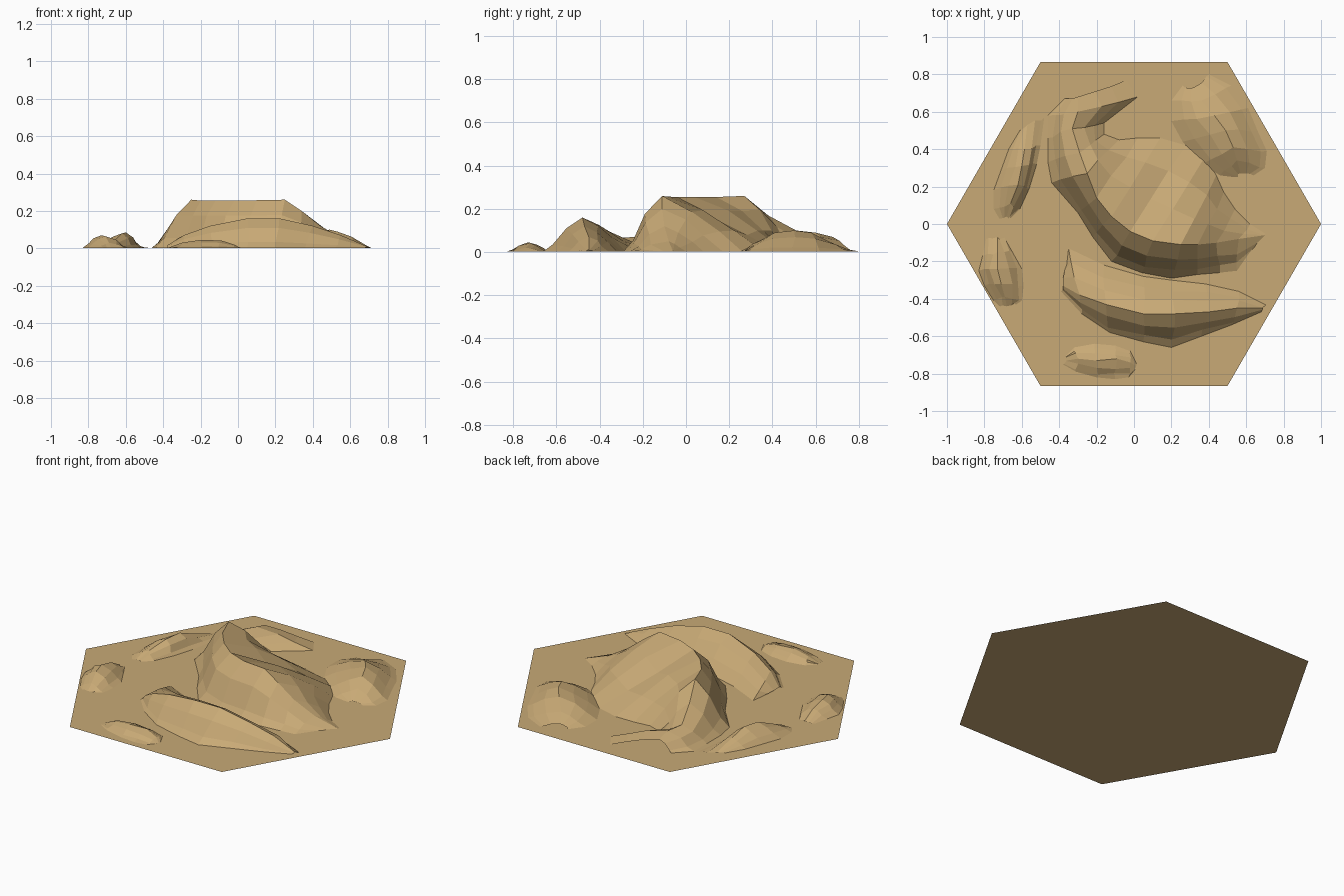
import bpy, random
from math import cos, sin, pi
from mathutils import Vector

random.seed(4)
sand = bpy.data.materials.new("sand")
sand.diffuse_color = (0.58, 0.40, 0.18, 1)


def add_mesh(name, verts, faces):
    me = bpy.data.meshes.new(name)
    me.from_pydata(verts, [], faces)
    me.materials.append(sand)
    ob = bpy.data.objects.new(name, me)
    bpy.context.collection.objects.link(ob)
    return ob


def dune(name, rows, jitter=0.008):
    """Loft cross-sections. Row: windward foot xy, crest xyz, lee foot xy, fullness."""
    verts = []
    for wx, wy, cx, cy, cz, lx, ly, full in rows:
        w, c, l = Vector((wx, wy, .003)), Vector((cx, cy, max(cz, .003))), Vector((lx, ly, .003))

        def mix(a, t, h):
            p = a.lerp(c, t)
            p.z = .003 + (c.z - .003) * h
            return p + Vector([random.uniform(-1, 1) * jitter for _ in "xy"] + [0])

        verts += [w, mix(w, .3, .38 * full), mix(w, .62, .75 * full), c,
                  mix(l, .55, .68), mix(l, .22, .2), l]
    n = 7
    faces = [(i * n + j, i * n + j + 1, (i + 1) * n + j + 1, (i + 1) * n + j)
             for i in range(len(rows) - 1) for j in range(n - 1)]
    ob = add_mesh(name, verts, faces)
    # make the faces look upward
    if sum(p.normal.z * p.area for p in ob.data.polygons) < 0:
        ob.data.flip_normals()
    return ob


# hexagonal ground tile
add_mesh("ground_tile", [(cos(k * pi / 3), sin(k * pi / 3), 0) for k in range(6)], [range(6)])

# large crescent dune with its back-left arm
dune("main_dune", [
    (.70, -.05, .70, -.06, .00, .62, -.15, 1),
    (.62, .00, .56, -.08, .05, .55, -.25, 1),
    (.54, .08, .44, -.10, .12, .46, -.26, 1),
    (.48, .17, .34, -.11, .20, .34, -.27, 1),
    (.44, .26, .25, -.11, .26, .20, -.29, .95),
    (.38, .36, .10, -.09, .257, .04, -.26, 1),
    (.28, .42, -.02, -.04, .255, -.12, -.20, .8),
    (.14, .46, -.12, .04, .255, -.22, -.07, 1),
    (.02, .46, -.20, .14, .255, -.30, .06, 1),
    (-.08, .45, -.25, .27, .26, -.44, .22, 1),
    (-.16, .48, -.29, .38, .17, -.46, .33, .9),
    (-.16, .54, -.33, .51, .10, -.46, .46, .8),
    (.02, .68, -.30, .60, .09, -.46, .58, 1),
    (-.04, .77, -.30, .68, .07, -.37, .67, 1)])

# second crescent in front
dune("front_dune", [
    (-.36, -.22, -.38, -.33, .015, -.39, -.36, 1),
    (-.35, -.13, -.29, -.38, .07, -.28, -.48, 1),
    (-.16, -.22, -.15, -.43, .12, -.13, -.58, 1.05),
    (.05, -.28, .05, -.48, .16, .05, -.63, 1.05),
    (.20, -.30, .22, -.48, .16, .20, -.66, 1),
    (.38, -.32, .40, -.47, .12, .36, -.60, 1),
    (.56, -.36, .55, -.45, .07, .52, -.54, 1),
    (.70, -.43, .69, -.45, .01, .68, -.47, 1)])

# small outlying dunes
dune("back_right_dune", [
    (.26, .74, .32, .73, .015, .40, .80, 1),
    (.20, .66, .36, .66, .05, .52, .74, 1),
    (.20, .55, .43, .58, .09, .61, .62, 1),
    (.26, .44, .49, .50, .10, .66, .50, 1),
    (.36, .32, .53, .41, .09, .71, .39, 1),
    (.46, .26, .55, .34, .05, .70, .30, 1),
    (.54, .25, .57, .27, .005, .64, .26, 1)])

dune("left_dune", [
    (-.61, .50, -.57, .53, .005, -.48, .57, 1),
    (-.67, .40, -.585, .40, .05, -.50, .42, 1),
    (-.71, .29, -.60, .31, .085, -.52, .32, 1),
    (-.75, .18, -.62, .21, .08, -.56, .19, 1),
    (-.75, .08, -.66, .11, .04, -.61, .08, 1),
    (-.72, .03, -.68, .04, .005, -.66, .03, 1)])

dune("left_front_dune", [
    (-.79, -.08, -.73, -.07, .005, -.69, -.08, 1),
    (-.81, -.17, -.73, -.15, .05, -.65, -.15, 1),
    (-.83, -.25, -.73, -.24, .07, -.60, -.24, 1),
    (-.80, -.33, -.71, -.32, .065, -.59, -.33, 1),
    (-.75, -.41, -.69, -.39, .03, -.60, -.41, 1),
    (-.73, -.43, -.68, -.44, .003, -.63, -.43, 1)])

dune("small_front_dune", [
    (-.37, -.71, -.36, -.73, .004, -.38, -.75, 1),
    (-.32, -.66, -.30, -.72, .03, -.31, -.79, 1),
    (-.21, -.64, -.20, -.73, .045, -.20, -.82, 1),
    (-.10, -.65, -.09, -.72, .042, -.10, -.83, 1),
    (-.02, -.68, -.02, -.74, .02, -.03, -.82, 1),
    (.01, -.74, .01, -.76, .003, .00, -.78, 1)])
